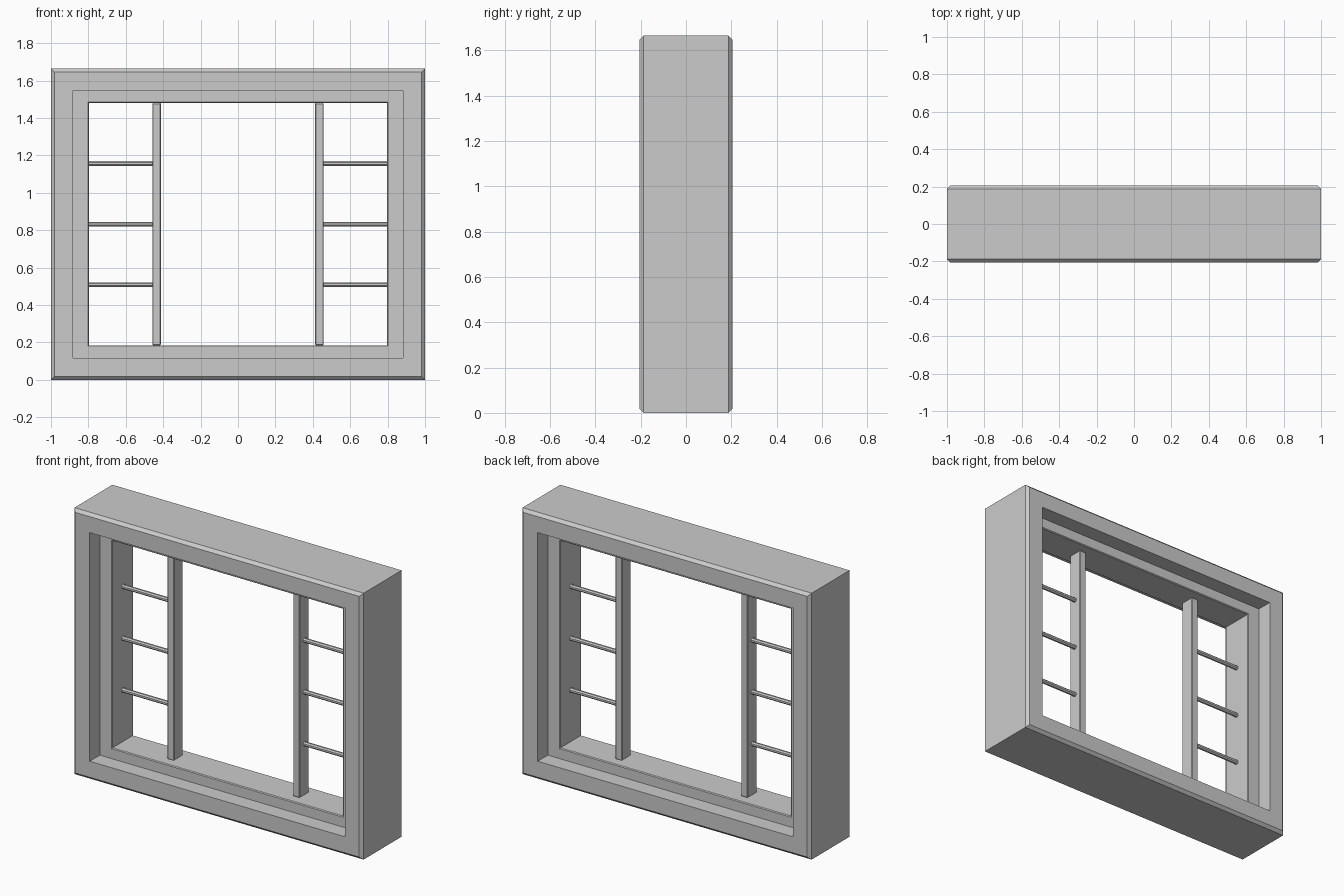
import bpy, bmesh, math

if "Cube" in bpy.data.objects:
    bpy.data.objects.remove(bpy.data.objects["Cube"])

W, H = 1.0, 1.665          # half width, full height


def swept_frame(name, profile):
    """Sweep a closed profile of (x inset, z inset, y) round the rectangle with mitred corners."""
    bm = bmesh.new()
    rings = []
    for ix, iz, y in profile:
        x, lo, hi = W - ix, iz, H - iz
        rings.append([bm.verts.new(p) for p in
                      ((-x, y, lo), (x, y, lo), (x, y, hi), (-x, y, hi))])
    for a, b in zip(rings, rings[1:] + rings[:1]):
        for i in range(4):
            j = (i + 1) % 4
            bm.faces.new((a[i], a[j], b[j], b[i]))
    bmesh.ops.recalc_face_normals(bm, faces=bm.faces)
    return finish(name, bm)


def finish(name, bm):
    me = bpy.data.meshes.new(name)
    bm.to_mesh(me)
    bm.free()
    ob = bpy.data.objects.new(name, me)
    bpy.context.collection.objects.link(ob)
    return ob


def mirror_y(half):
    return half + [(a, b, -y) for a, b, y in reversed(half)]


# Outer frame with chamfered front/back rims and the stepped recess
c = 0.005
swept_frame("window_frame", mirror_y([
    (0, 0, -0.187), (0.018, 0.018, -0.205), (0.118, 0.118, -0.205),
    (0.118, 0.118, -0.105), (0.203 - c, 0.185 - c, -0.105),
    (0.203, 0.185, -0.105 + c)]))

Z0, Z1 = 0.185, H - 0.185
for side, label in ((-1, "left"), (1, "right")):
    # Upright post
    bpy.ops.mesh.primitive_cube_add(size=1, location=(side * 0.435, 0, (Z0 + Z1) / 2))
    post = bpy.context.object
    post.name = label + "_post"
    post.scale = (0.046, 0.09, Z1 - Z0)
    bpy.ops.object.transform_apply(location=False, rotation=False, scale=True)
    bev = post.modifiers.new("edge", 'BEVEL')
    bev.width = 0.004
    bev.segments = 1

    # Three eight-sided cross bars between wall and post
    for k in (1, 2, 3):
        bpy.ops.mesh.primitive_cylinder_add(
            vertices=8, radius=0.014, depth=0.345,
            location=(side * 0.6275, 0, Z0 + (Z1 - Z0) * k / 4))
        bar = bpy.context.object
        bar.name = f"{label}_cross_bar_{k}"
        # turn a flat side to the front, then lay along x
        for v in bar.data.vertices:
            a = math.pi / 8
            x, y, z = v.co
            v.co = (z, x * math.cos(a) - y * math.sin(a), x * math.sin(a) + y * math.cos(a))
        bm = bmesh.new()
        bm.from_mesh(bar.data)
        bmesh.ops.recalc_face_normals(bm, faces=bm.faces)
        bm.to_mesh(bar.data)
        bm.free()
